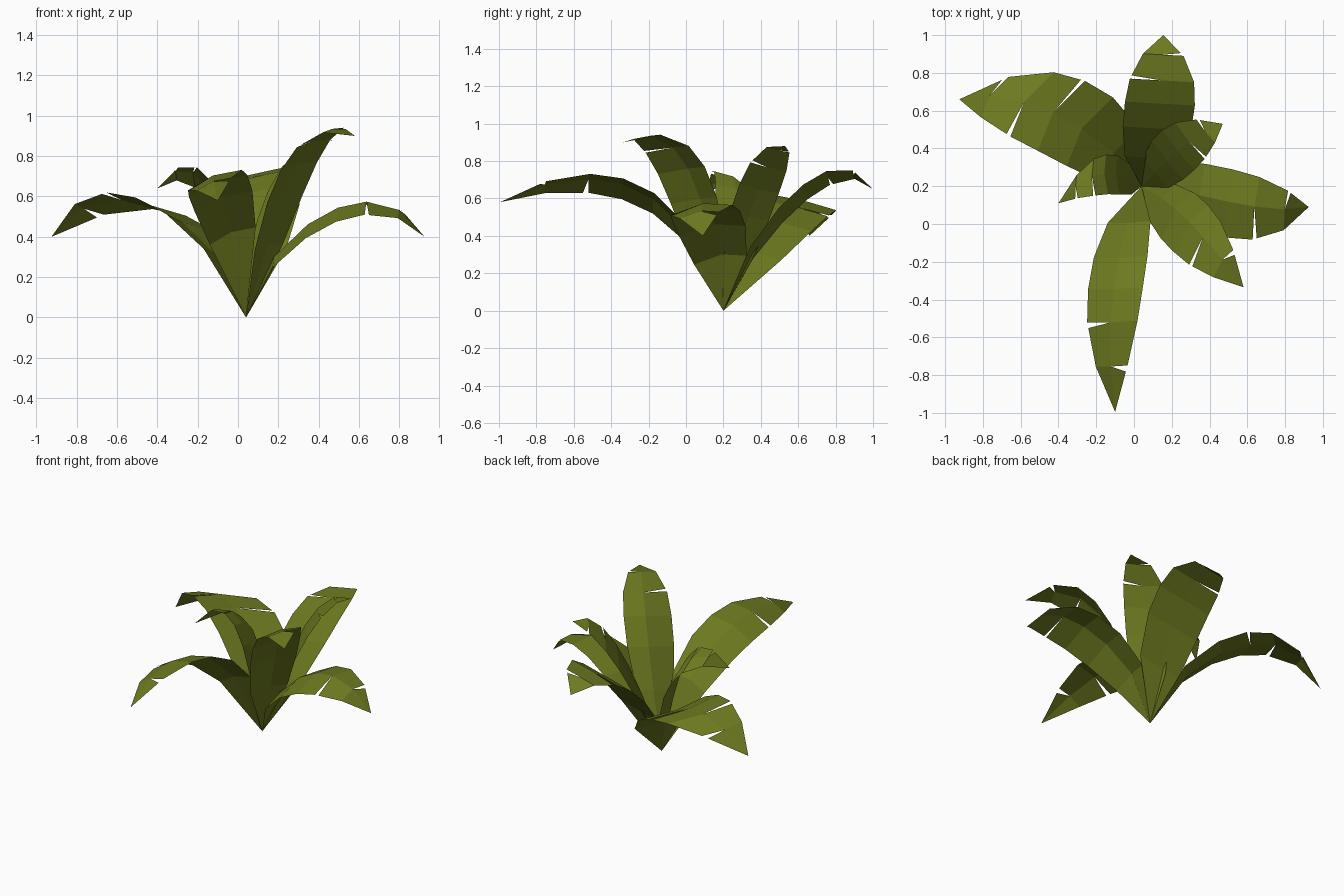
import bpy
from mathutils import Vector

if "Cube" in bpy.data.objects:
    bpy.data.objects.remove(bpy.data.objects["Cube"])

BASE = Vector((0.04, 0.2, 0.0))
STEPS = [0, 1.65, 2.7, 3.5, 4.25, 5.15, 6]     # stations along the midrib
WIDTH = [0, 0.78, 0.98, 1.0, 0.92, 0.58, 0]    # blade width at each station
GAP = 0.13                                     # tear opening, share of one section

green = bpy.data.materials.new("leaf_green")
green.diffuse_color = (0.152, 0.19, 0.014, 1)
green.use_nodes = True
green.node_tree.nodes["Principled BSDF"].inputs["Base Color"].default_value = green.diffuse_color


def midrib(pts, u):
    """Cubic curve through four points at u = 0, 2, 4, 6."""
    out = Vector((0, 0, 0))
    for i, p in enumerate(pts):
        w = 1.0
        for j in range(4):
            if j != i:
                w *= (u - 2 * j) / (2 * (i - j))
        out += w * p
    return out


def leaf(name, lower, upper, tip, left, right, tears):
    """Blade with a midrib, two sloping halves and torn edges."""
    pts = [BASE, Vector(lower), Vector(upper), Vector(tip)]
    mids = [midrib(pts, u) for u in STEPS]
    verts = list(mids)
    faces = []
    for side, offset in (("L", Vector(left)), ("R", Vector(right))):
        edge = [m + offset * w for m, w in zip(mids, WIDTH)]
        prev = 0
        for i in range(6):
            if i == 5:
                quad = [5, 6, prev]
            else:
                verts.append(edge[i + 1])
                nxt = len(verts) - 1
                quad = [0, 1, nxt] if i == 0 else [i, i + 1, nxt, prev]
                prev = nxt
            # upper side faces up on both halves
            faces.append(quad[::-1] if side == "R" else quad)
            # a tear starts the next section a little further along
            if (side, i + 1) in tears:
                verts.append(edge[i + 1].lerp(edge[i + 2], GAP))
                prev = len(verts) - 1
    mesh = bpy.data.meshes.new(name)
    mesh.from_pydata([tuple(v) for v in verts], [], faces)
    mesh.materials.append(green)
    mesh.update()
    bpy.context.collection.objects.link(bpy.data.objects.new(name, mesh))


# Seven leaves fanning out from one root point
leaf("front_leaf", (-0.05, -0.05, 0.49), (-0.12, -0.46, 0.70), (-0.10, -0.995, 0.58),
     (-0.135, 0, -0.08), (0.155, 0.01, 0.03), [("L", 4), ("R", 5)])
leaf("front_right_leaf", (0.17, 0.12, 0.44), (0.34, -0.04, 0.84), (0.58, -0.335, 0.90),
     (0.10, 0.09, 0.01), (-0.08, -0.16, -0.03), [("R", 4), ("L", 5)])
leaf("right_leaf", (0.23, 0.18, 0.36), (0.59, 0.10, 0.57), (0.925, 0.09, 0.40),
     (0.03, 0.17, -0.01), (-0.01, -0.19, -0.07), [("R", 4), ("L", 5)])
leaf("back_right_leaf", (0.13, 0.29, 0.36), (0.27, 0.42, 0.73), (0.47, 0.53, 0.88),
     (-0.08, 0.11, -0.02), (0.09, -0.10, 0.03), [("R", 4), ("L", 5)])
leaf("back_leaf", (0.10, 0.40, 0.38), (0.14, 0.72, 0.69), (0.155, 1.0, 0.65),
     (-0.18, 0.01, -0.04), (0.19, -0.01, 0.04), [("L", 4), ("R", 5)])
leaf("back_left_leaf", (-0.16, 0.42, 0.37), (-0.53, 0.63, 0.58), (-0.925, 0.66, 0.40),
     (-0.08, -0.20, 0.04), (0.17, 0.17, -0.05), [("R", 3), ("L", 4), ("R", 5)])
leaf("left_leaf", (-0.05, 0.25, 0.40), (-0.20, 0.26, 0.70), (-0.40, 0.11, 0.64),
     (0.02, -0.11, 0.03), (0.01, 0.10, -0.08), [("L", 4), ("L", 5)])
